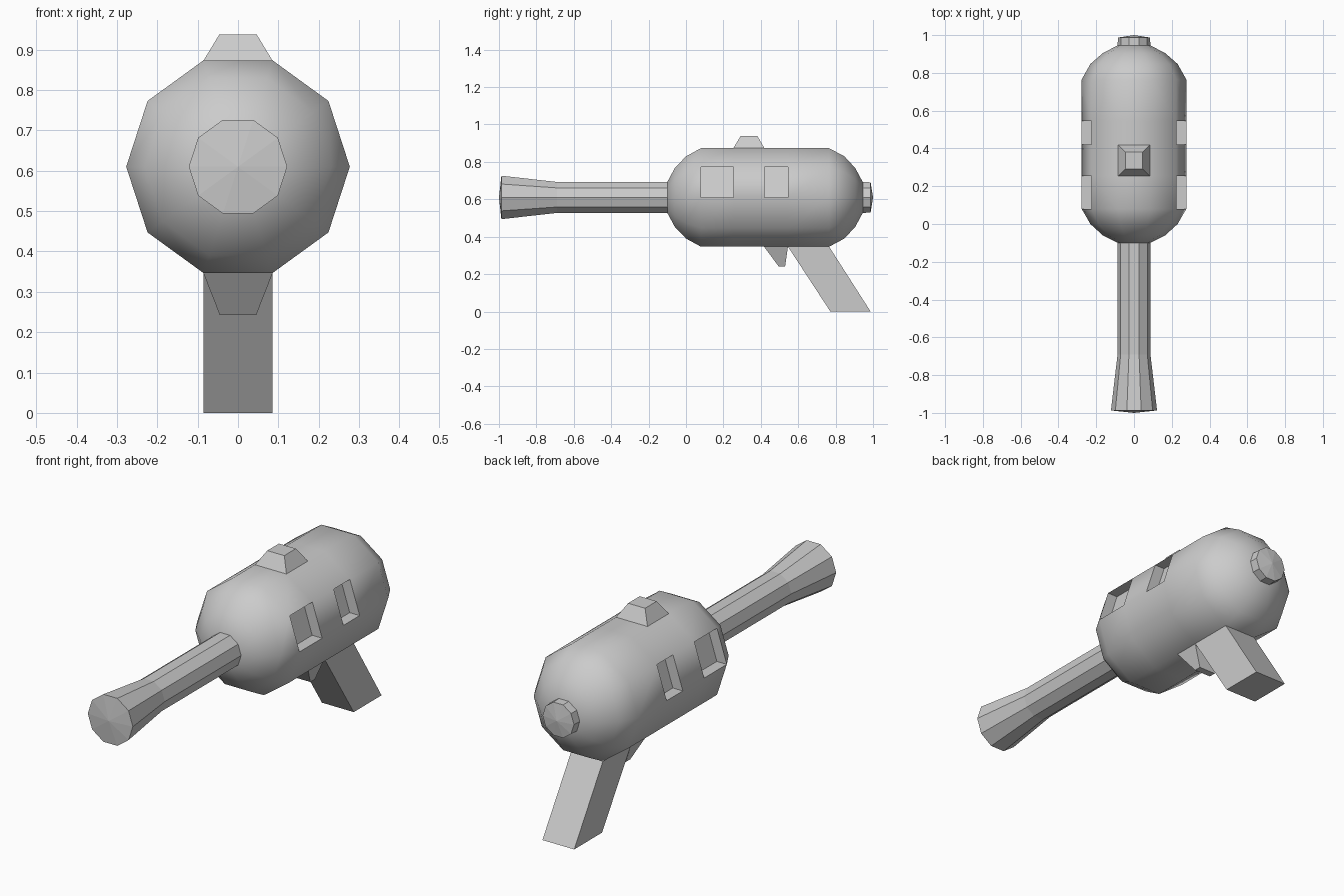
import bpy, bmesh, math

if "Cube" in bpy.data.objects:
    bpy.data.objects.remove(bpy.data.objects["Cube"])

AXIS_Z = 0.61   # height of the barrel / body axis
SIDES = 10


def finish(name, bm, smooth=None):
    bmesh.ops.recalc_face_normals(bm, faces=bm.faces)
    me = bpy.data.meshes.new(name)
    bm.to_mesh(me)
    bm.free()
    ob = bpy.data.objects.new(name, me)
    bpy.context.collection.objects.link(ob)
    if smooth:
        bpy.ops.object.select_all(action='DESELECT')
        ob.select_set(True)
        bpy.context.view_layer.objects.active = ob
        bpy.ops.object.shade_smooth_by_angle(angle=math.radians(smooth))
    return ob


def lathe(profile):
    """Ten-sided revolve of (y, radius) points around the y axis; radius 0 is a tip."""
    bm = bmesh.new()
    rings = []
    for y, r in profile:
        n = SIDES if r else 1
        rings.append([bm.verts.new((r * math.cos(i * math.tau / SIDES), y,
                                    AXIS_Z + r * math.sin(i * math.tau / SIDES)))
                      for i in range(n)])
    for a, b in zip(rings, rings[1:]):
        for i in range(SIDES):
            j = (i + 1) % SIDES
            quad = [a[i % len(a)], a[j % len(a)], b[j % len(b)], b[i % len(b)]]
            bm.faces.new(list(dict.fromkeys(quad)))
    return bm


def tapered_block(name, z0, x0, y0, z1, x1, y1):
    """Block between two rectangles: half-width x and (min, max) y at heights z0 and z1."""
    bm = bmesh.new()
    lo, hi = [[bm.verts.new((sx * x, y[k], z)) for sx, k in ((-1, 0), (1, 0), (1, 1), (-1, 1))]
              for z, x, y in ((z0, x0, y0), (z1, x1, y1))]
    bm.faces.new(lo)
    bm.faces.new(hi)
    for i in range(4):
        j = (i + 1) % 4
        bm.faces.new((lo[i], lo[j], hi[j], hi[i]))
    return finish(name, bm)


# Rounded body, with rings placed at the window edges
windows = ((0.08, 0.255), (0.42, 0.545))
R = 0.277
body = lathe([(-0.10, 0), (-0.10, 0.087), (-0.06, 0.165), (0.0, 0.231), (0.08, R), (0.255, R),
              (0.42, R), (0.545, R), (0.765, R), (0.847, 0.231), (0.905, 0.165),
              (0.945, 0.087), (0.945, 0)])

# Push the upper side panels straight inwards to make the recessed windows
panels = []
for f in body.faces:
    c = f.calc_center_median()
    if abs(c.x) > 0.24 and c.z > AXIS_Z and any(a < c.y < b for a, b in windows):
        panels.append(f)
for f in bmesh.ops.extrude_discrete_faces(body, faces=panels)['faces']:
    side = math.copysign(0.054, f.calc_center_median().x)
    for v in f.verts:
        v.co.x -= side
finish("body", body, 40)

# Flared barrel and rear knob
finish("barrel", lathe([(-0.09, 0), (-0.09, 0.087), (-0.69, 0.087), (-0.987, 0.122), (-1.0, 0)]))
finish("rear_knob", lathe([(0.94, 0), (0.94, 0.087), (0.987, 0.085), (1.0, 0)]))

# Sight, trigger and slanted grip
tapered_block("sight", 0.872, 0.086, (0.252, 0.42), 0.938, 0.046, (0.292, 0.382))
tapered_block("trigger", 0.347, 0.086, (0.417, 0.545), 0.242, 0.045, (0.495, 0.53))
tapered_block("grip", 0.347, 0.086, (0.545, 0.765), 0.0, 0.086, (0.772, 0.987))
